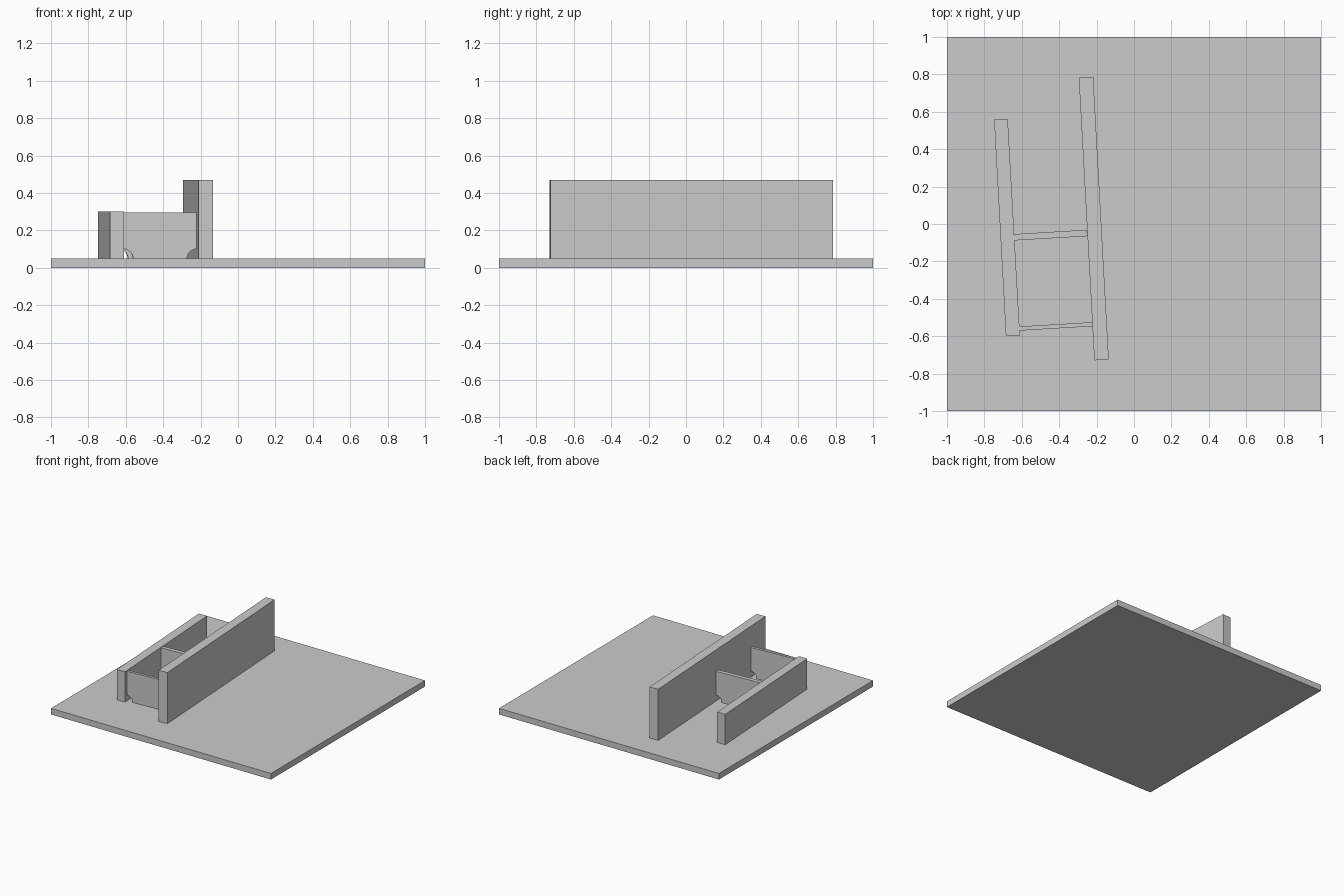
import bpy, bmesh, math
from mathutils import Vector

cube = bpy.data.objects.get("Cube")
if cube:
    bpy.data.objects.remove(cube, do_unlink=True)

grey = bpy.data.materials.new("plain grey")
grey.use_nodes = True
colour = (0.6, 0.6, 0.6, 1)
grey.diffuse_color = colour
grey.node_tree.nodes["Principled BSDF"].inputs["Base Color"].default_value = colour

BASE_TOP = 0.05


def prism(name, outline, offset):
    """Extrude a flat outline along an offset."""
    bm = bmesh.new()
    face = bm.faces.new([bm.verts.new(p) for p in outline])
    extruded = bmesh.ops.extrude_face_region(bm, geom=[face])["geom"]
    moved = [v for v in extruded if isinstance(v, bmesh.types.BMVert)]
    bmesh.ops.translate(bm, verts=moved, vec=offset)
    bmesh.ops.recalc_face_normals(bm, faces=bm.faces)
    mesh = bpy.data.meshes.new(name)
    bm.to_mesh(mesh)
    bm.free()
    mesh.materials.append(grey)
    obj = bpy.data.objects.new(name, mesh)
    bpy.context.collection.objects.link(obj)
    return obj


def wall(name, footprint, bottom, top):
    return prism(name, [(x, y, bottom) for x, y in footprint], (0, 0, top - bottom))


def notched_panel(name, start, end, thickness, top, radius=0.05, steps=10):
    """Upright cross panel with a quarter-round notch in each lower corner."""
    start, end = Vector((*start, 0)), Vector((*end, 0))
    along = (end - start).normalized()
    length = (end - start).length
    arc = [(radius * math.cos(a), BASE_TOP + radius * math.sin(a))
           for a in (math.pi / 2 * i / steps for i in range(steps + 1))]
    profile = arc + [(0, top), (length, top)]
    profile += [(length - u, z) for u, z in reversed(arc)]
    outline = [start + along * u + Vector((0, 0, z)) for u, z in profile]
    return prism(name, outline, Vector((-along.y, along.x, 0)) * thickness)


# Ground slab
wall("base_slab", [(-1, -1), (1, -1), (1, 1), (-1, 1)], 0, BASE_TOP)

# Two long, slightly turned walls
wall("tall_wall", [(-0.212, -0.729), (-0.135, -0.724), (-0.218, 0.787), (-0.295, 0.782)],
     BASE_TOP, 0.47)
wall("low_wall", [(-0.685, -0.595), (-0.61, -0.595), (-0.675, 0.56), (-0.748, 0.56)],
     BASE_TOP, 0.30)

# Cross panels joining the walls
notched_panel("front_cross_panel", (-0.611, -0.57), (-0.222, -0.547), 0.022, 0.295)
notched_panel("middle_cross_panel", (-0.638, -0.088), (-0.249, -0.065), 0.034, 0.295)
